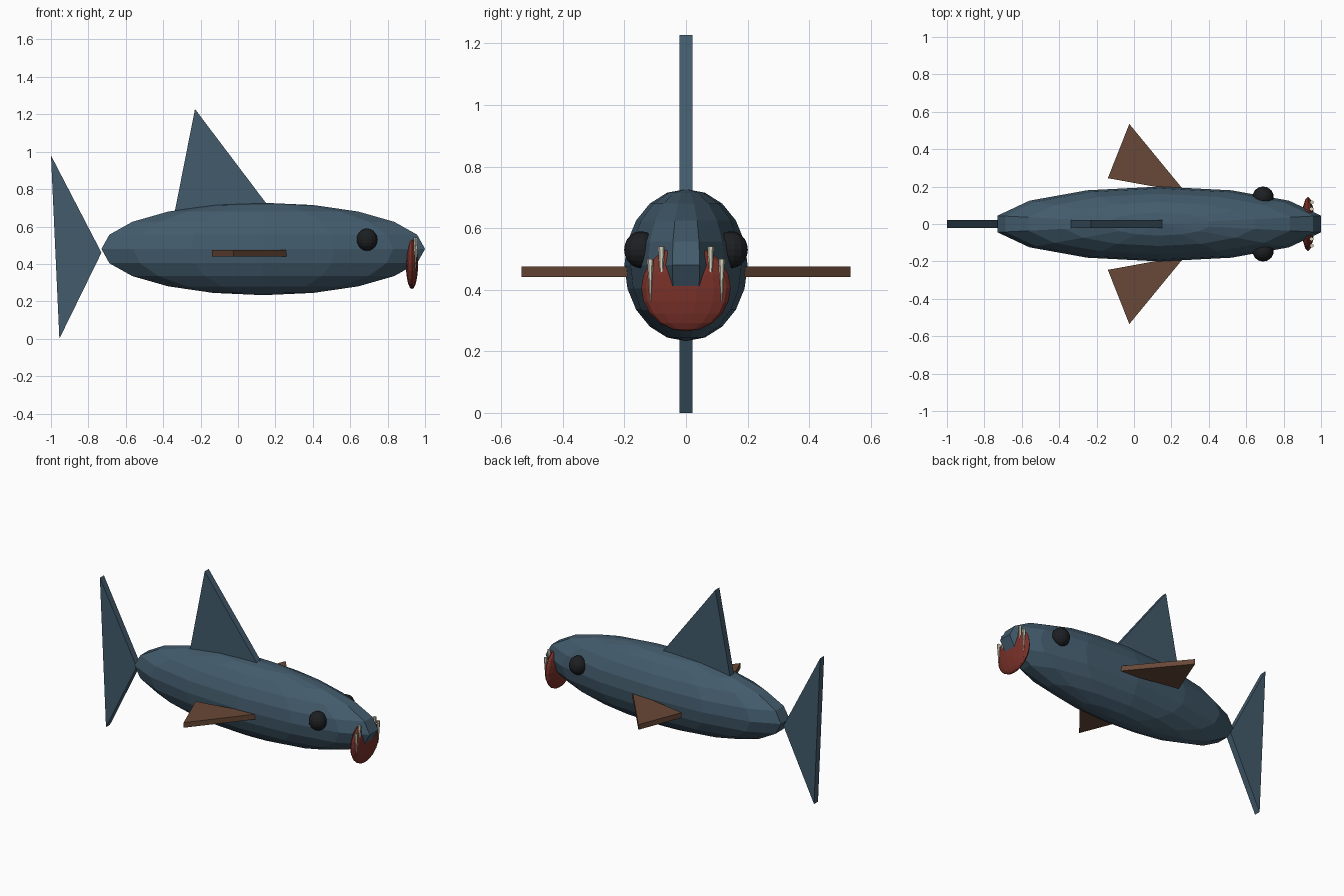
import bpy, bmesh
from mathutils import Matrix, Vector

if "Cube" in bpy.data.objects:
    bpy.data.objects.remove(bpy.data.objects["Cube"])


def material(name, rgb):
    m = bpy.data.materials.new(name)
    m.diffuse_color = (*rgb, 1)
    m.use_nodes = True
    m.node_tree.nodes["Principled BSDF"].inputs["Base Color"].default_value = m.diffuse_color
    return m


BLUE = material("slate_blue", (0.055, 0.105, 0.15))
BROWN = material("fin_brown", (0.14, 0.065, 0.038))
BLACK = material("eye_black", (0.012, 0.014, 0.016))
RED = material("mouth_red", (0.19, 0.03, 0.022))
IVORY = material("tooth_ivory", (0.7, 0.66, 0.52))


def finish(name, bm, mat):
    bmesh.ops.recalc_face_normals(bm, faces=bm.faces)
    me = bpy.data.meshes.new(name)
    bm.to_mesh(me)
    bm.free()
    me.materials.append(mat)
    ob = bpy.data.objects.new(name, me)
    bpy.context.collection.objects.link(ob)
    return ob


def ellipsoid(name, centre, half, segs, rings, mat):
    """Low-poly sphere fitted to the given half extents."""
    bm = bmesh.new()
    bmesh.ops.create_uvsphere(bm, u_segments=segs, v_segments=rings, radius=1)
    ext = [max(abs(v.co[i]) for v in bm.verts) for i in range(3)]
    for v in bm.verts:
        v.co = Vector([centre[i] + v.co[i] * half[i] / ext[i] for i in range(3)])
    return finish(name, bm, mat)


def plate(name, points, offset, mat):
    """Extrude a flat outline along the offset vector."""
    bm = bmesh.new()
    face = bm.faces.new([bm.verts.new(p) for p in points])
    ext = bmesh.ops.extrude_face_region(bm, geom=[face])
    verts = [g for g in ext["geom"] if isinstance(g, bmesh.types.BMVert)]
    bmesh.ops.translate(bm, verts=verts, vec=offset)
    return finish(name, bm, mat)


def tooth(name, x, y, top, tip, radius):
    bm = bmesh.new()
    bmesh.ops.create_cone(bm, cap_ends=True, segments=6, radius1=0.001,
                          radius2=radius, depth=top - tip,
                          matrix=Matrix.Translation((x, y, (top + tip) / 2)))
    return finish(name, bm, IVORY)


# Body and mouth
ellipsoid("body", (0.135, 0, 0.48), (0.865, 0.2, 0.247), 14, 10, BLUE)
ellipsoid("mouth", (0.93, 0, 0.405), (0.033, 0.145, 0.14), 14, 10, RED)

# Upright fins
T = 0.021
for name, outline in (
        ("dorsal_fin", [(-0.34, 0.67), (0.16, 0.712), (-0.23, 1.228)]),
        ("tail_fin", [(-1.0, 0.98), (-0.955, 0.0), (-0.73, 0.46)])):
    plate(name, [(x, -T, z) for x, z in outline], (0, 2 * T, 0), BLUE)

# Paired parts
for side, s in (("left", 1), ("right", -1)):
    fin = [(-0.14, 0.245), (-0.025, 0.535), (0.275, 0.17)]
    plate(side + "_side_fin", [(x, s * y, 0.441) for x, y in fin], (0, 0, 0.034), BROWN)
    ellipsoid(side + "_eye", (0.69, s * 0.146, 0.53), (0.055, 0.055, 0.06), 14, 10, BLACK)
    tooth(side + "_outer_tooth", 0.95, s * 0.116, 0.50, 0.355, 0.011)
    tooth(side + "_inner_tooth", 0.949, s * 0.08, 0.54, 0.355, 0.011)
